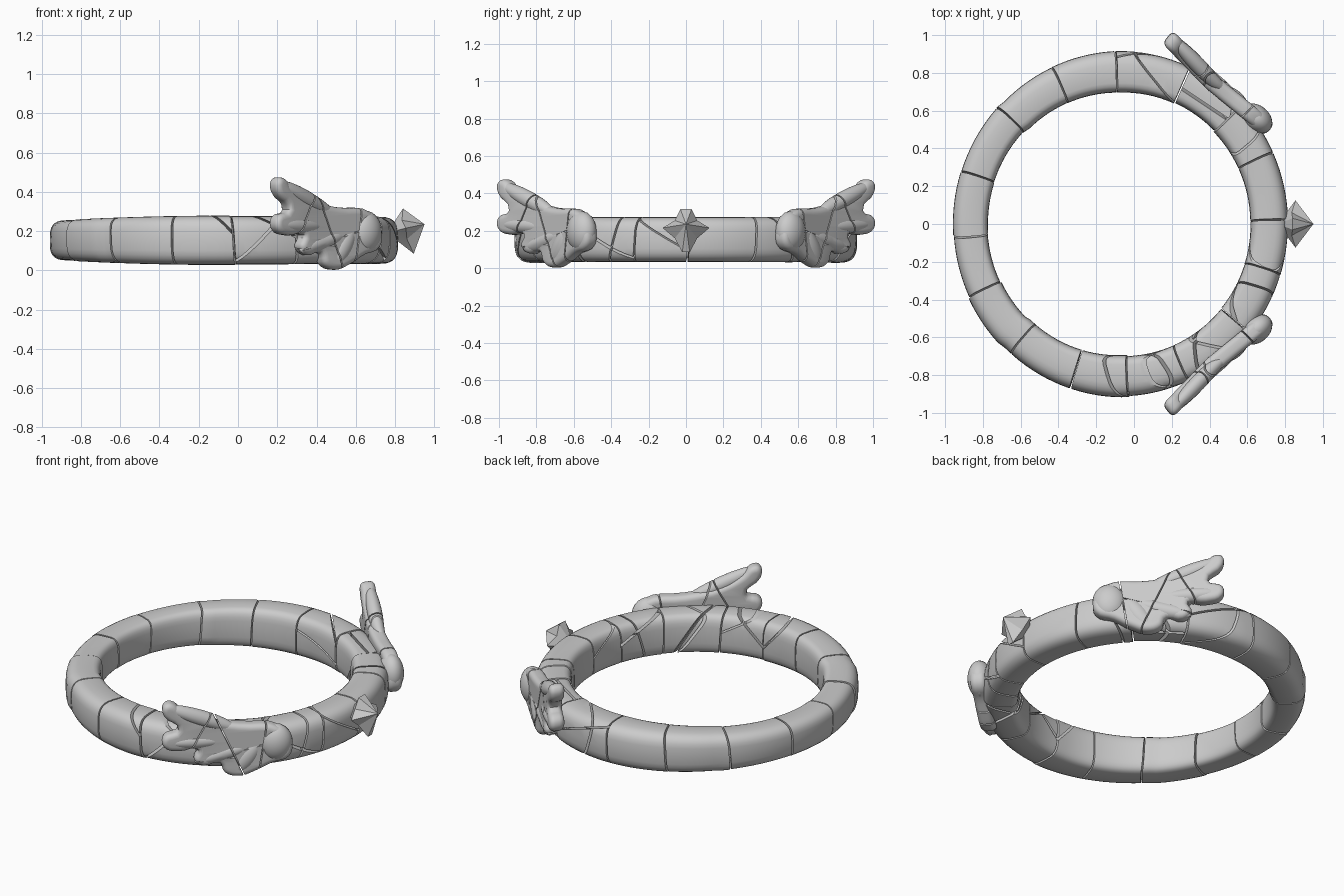
import bpy, bmesh, math, random
from mathutils import Vector, Matrix

if "Cube" in bpy.data.objects:
    bpy.data.objects.remove(bpy.data.objects["Cube"])

random.seed(4)
stone = bpy.data.materials.new("grey stone")
stone.diffuse_color = (0.6, 0.6, 0.6, 1)
stone.use_nodes = True
stone.node_tree.nodes["Principled BSDF"].inputs["Base Color"].default_value = stone.diffuse_color
C = Vector((-0.07, 0, 0))          # ring centre


def finish(name, bm, angle=35):
    bmesh.ops.recalc_face_normals(bm, faces=bm.faces[:])
    me = bpy.data.meshes.new(name)
    bm.to_mesh(me)
    bm.free()
    for p in me.polygons:
        p.use_smooth = True
    me.set_sharp_from_angle(angle=math.radians(angle))
    me.materials.append(stone)
    ob = bpy.data.objects.new(name, me)
    bpy.context.collection.objects.link(ob)
    return ob


def crack(pieces, co, no, gap=0.008):
    """Split every piece along a plane, leaving a thin gap."""
    out = []
    no = Vector(no).normalized()
    for bm in pieces:
        for sign in (1, -1):
            part = bm.copy()
            bmesh.ops.bisect_plane(part, geom=part.verts[:] + part.edges[:] + part.faces[:],
                                   dist=1e-5, plane_co=Vector(co) + no * sign * gap / 2,
                                   plane_no=no * sign, clear_inner=True)
            if len(part.faces) < 3:
                part.free()
                continue
            bmesh.ops.holes_fill(part, edges=[e for e in part.edges if e.is_boundary], sides=0)
            out.append(part)
        bm.free()
    return out


# Ring: rounded outside, flatter inside, broken into blocks
def section(a, k, grow):
    left = max(0.0, -math.cos(a))
    right = max(0.0, math.cos(a))
    hw = 0.108 - 0.016 * left - 0.012 * right
    hh = 0.124 - 0.022 * left ** 2 - 0.006 * right
    mid = 0.806 - 0.02 * right ** 2 - 0.018 * left ** 2 + (0.008 if left > 0.7 else 0)
    t = 2 * math.pi * k / 28
    c, s = math.cos(t), math.sin(t)
    p = 2 / 2.8 if c > 0 else 2 / 5.0
    u = math.copysign(abs(c) ** p, c) * (hw + grow)
    w = math.copysign(abs(s) ** (2 / 3.4), s) * (hh + grow * 0.5)
    r = mid + u
    return C + Vector((r * math.cos(a), r * math.sin(a), 0.153 + w))


def block(a0, a1, tilt0, tilt1, grow):
    bm = bmesh.new()
    n = 8
    rings = []
    for i in range(n + 1):
        f = i / n
        ring = []
        for k in range(28):
            w = math.sin(2 * math.pi * k / 28)
            lean = (tilt0 * (1 - f) + tilt1 * f) * w
            ring.append(bm.verts.new(section(a0 + (a1 - a0) * f + lean, k, grow)))
        rings.append(ring)
    for A, B in zip(rings, rings[1:]):
        for k in range(28):
            j = (k + 1) % 28
            bm.faces.new((A[k], A[j], B[j], B[k]))
    bm.faces.new(rings[0][::-1])
    bm.faces.new(rings[-1])
    return bm


cuts = [-154, -130, -107, -87, -66, -40, -18, 1, 25, 45, 66, 92, 114, 137, 162, 184]
tilts = [random.uniform(-0.02, 0.02) for _ in cuts]
extra = {   # diagonal cracks: block index -> (angle, height, normal, gap)
    2: [(-90, 0.2, (1, 0.3, 0.9), 0.012)],
    3: [(-80, 0.17, (0.8, 0.5, -0.9), 0.014), (-70, 0.2, (0.5, 0.2, 1), 0.01)],
    4: [(-55, 0.15, (0.9, 0.1, 0.5), 0.014), (-50, 0.2, (0.2, 0.9, 0.5), 0.012)],
    5: [(-30, 0.18, (0.6, 0.2, 0.8), 0.014), (-27, 0.15, (0.3, 1, -0.3), 0.01)],
    6: [(-9, 0.2, (0.3, 0.5, 0.9), 0.008)],
    8: [(36, 0.17, (-0.6, 0.7, 0.5), 0.01)],
    9: [(56, 0.18, (0.6, 0.9, 0.3), 0.014), (48, 0.2, (-0.7, 0.2, 0.6), 0.016)],
    10: [(76, 0.17, (0.75, 0.6, 0.2), 0.01), (88, 0.22, (0.3, -0.3, 1), 0.01)],
}
for i, a in enumerate(cuts):
    b = cuts[(i + 1) % len(cuts)]
    if b < a:
        b += 360
    g = math.radians(0.3)
    t1 = tilts[(i + 1) % len(cuts)]
    pieces = [block(math.radians(a) + g, math.radians(b) - g, tilts[i], t1,
                    random.uniform(-0.003, 0.005))]
    for ang, z, no, gap in extra.get(i, []):
        q = math.radians(ang)
        co = C + Vector((0.8 * math.cos(q), 0.8 * math.sin(q), z))
        pieces = crack(pieces, co, no, gap)
    for k, bm in enumerate(pieces):
        finish(f"ring_block_{i}_{k}", bm)

# Wings: a plate tangent to the ring, s along it, z up, d outwards
N = Vector((0.63, 0.777, 0))
U = Vector((-0.777, 0.63, 0))


def place(bm, side):
    for v in bm.verts:
        s, z, d = v.co
        p = C + N * (0.885 + d + 0.12 * max(0, s - 0.1)) + U * s
        v.co = (p.x, p.y * side, z)


outline = [(-.28, .12), (-.29, .2), (-.23, .29), (0, .32), (.2, .36), (.32, .42), (.38, .47),
           (.42, .46), (.42, .40), (.34, .31), (.42, .27), (.42, .21), (.33, .18), (.23, .18),
           (.25, .12), (.2, .08), (.11, .09), (.08, .03), (0, .005), (-.08, .03), (-.18, .08)]


def wing_plate():
    cu = bpy.data.curves.new("wing_outline", 'CURVE')
    cu.dimensions = '2D'
    cu.fill_mode = 'BOTH'
    cu.resolution_u = 4
    cu.extrude = 0.014
    cu.bevel_depth = 0.03
    cu.bevel_resolution = 3
    cu.offset = -0.028
    sp = cu.splines.new('BEZIER')
    sp.bezier_points.add(len(outline) - 1)
    for p, (s, z) in zip(sp.bezier_points, outline):
        p.co = (s, z, 0)
        p.handle_left_type = p.handle_right_type = 'AUTO'
    sp.use_cyclic_u = True
    ob = bpy.data.objects.new("wing_outline", cu)
    bpy.context.collection.objects.link(ob)
    bpy.context.view_layer.update()
    me = bpy.data.meshes.new_from_object(ob.evaluated_get(bpy.context.evaluated_depsgraph_get()))
    bpy.data.objects.remove(ob)
    bm = bmesh.new()
    bm.from_mesh(me)
    bpy.data.meshes.remove(me)
    bmesh.ops.remove_doubles(bm, verts=bm.verts[:], dist=1e-4)
    return bm


def lobe(p, q, width, thick, d):
    """Flattened ellipsoid from p to q in the wing plane."""
    bm = bmesh.new()
    bmesh.ops.create_uvsphere(bm, u_segments=20, v_segments=12, radius=1)
    a = math.atan2(q[1] - p[1], q[0] - p[0])
    half = math.dist(p, q) / 2
    m = (Matrix.Translation(((p[0] + q[0]) / 2, (p[1] + q[1]) / 2, d))
         @ Matrix.Rotation(a, 4, 'Z') @ Matrix.Diagonal((half, width, thick, 1)))
    bm.transform(m)
    return bm


feathers = [((0.0, .28), (.42, .45), .045), ((0.05, .22), (.43, .235), .043),
            ((-.08, .19), (.25, .10), .045), ((-.12, .22), (.03, .01), .055)]
plate_cracks = [((-.13, .2, 0), (1, .15, .1)), ((.06, .2, 0), (.9, -.4, .1)),
                ((.22, .28, 0), (.9, .5, 0)), ((.0, .17, 0), (.25, 1, .1))]
for side, label in ((1, "left"), (-1, "right")):
    pieces = [wing_plate()]
    for co, no in plate_cracks:
        pieces = crack(pieces, co, no, 0.007)
    for k, bm in enumerate(pieces):
        place(bm, side)
        finish(f"{label}_wing_plate_{k}", bm, 40)
    for k, (p, q, w) in enumerate(feathers):
        bits = [lobe(p, q, w, 0.042, 0.012)]
        for co, no in plate_cracks[1:3]:
            bits = crack(bits, co, no, 0.007)
        for j, bm in enumerate(bits):
            place(bm, side)
            finish(f"{label}_wing_feather_{k}_{j}", bm, 40)
    bm = lobe((-.3, .195), (-.11, .195), .11, .07, 0.0)
    place(bm, side)
    finish(f"{label}_wing_shoulder", bm)

# Pointed star ornament at the ring's right end
bm = bmesh.new()
rim = [(.84, .03, .315), (.835, .06, .255), (.855, .125, .215), (.86, .06, .16), (.895, .02, .085)]
rim += [(x, -y, z) for x, y, z in reversed(rim)]
verts = [bm.verts.new(v) for v in rim]
front = bm.verts.new((.95, 0, .235))
back = bm.verts.new((.76, 0, .19))
for i, v in enumerate(verts):
    w = verts[(i + 1) % len(verts)]
    bm.faces.new((v, w, front))
    bm.faces.new((w, v, back))
finish("star_ornament", bm, 20)
